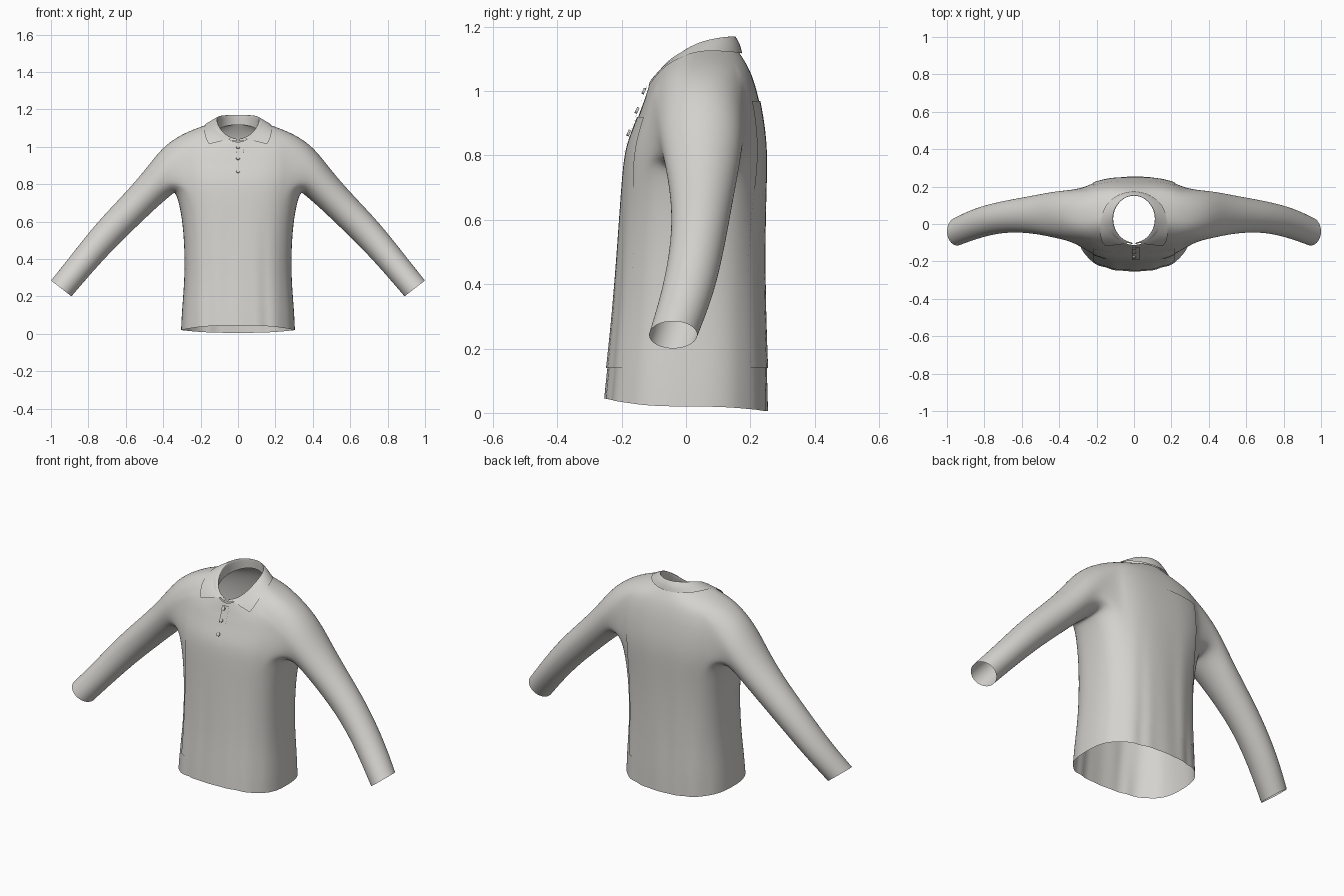
import bpy, bmesh, math
from mathutils import Vector
from mathutils.bvhtree import BVHTree

if "Cube" in bpy.data.objects:
    bpy.data.objects.remove(bpy.data.objects["Cube"])

cloth = bpy.data.materials.new("light grey cloth")
cloth.diffuse_color = (0.66, 0.65, 0.62, 1)
cloth.use_nodes = True
cloth.node_tree.nodes["Principled BSDF"].inputs["Base Color"].default_value = cloth.diffuse_color


def finish(bm, name, levels=0):
    """Turn a bmesh into a smooth-shaded object."""
    bmesh.ops.recalc_face_normals(bm, faces=bm.faces)
    me = bpy.data.meshes.new(name)
    bm.to_mesh(me)
    bm.free()
    me.materials.append(cloth)
    for p in me.polygons:
        p.use_smooth = True
    ob = bpy.data.objects.new(name, me)
    bpy.context.collection.objects.link(ob)
    if levels:
        sub = ob.modifiers.new("smooth", 'SUBSURF')
        sub.levels = sub.render_levels = levels
        sub.boundary_smooth = 'PRESERVE_CORNERS'
    return ob


def spow(v, p):
    return math.copysign(abs(v) ** p, v)


# Body rings: z at front, side, back; half width; front y; back y; roundness
ROWS = [
    (.045, .02, .005, .305, -.243, .243, .75),
    (.14, .13, .13, .300, -.235, .242, .75),
    (.30, .30, .30, .285, -.220, .238, .75),
    (.50, .50, .50, .287, -.207, .238, .75),
    (.66, .66, .66, .305, -.198, .243, .75),
    (.80, .765, .80, .335, -.190, .250, .75),
    (.86, .86, .89, .345, -.172, .242, .75),
    (.91, .94, .96, .345, -.152, .230, .75),
    (.945, 1.01, 1.01, .335, -.140, .218, .78),
    (.97, 1.065, 1.055, .305, -.130, .203, .8),
    (.995, 1.10, 1.09, .22, -.122, .185, .9),
    (1.025, 1.13, 1.12, .13, -.112, .165, 1),
]
COLS, HALF, LOW, HIGH = 48, 6, 5, 9     # armhole patch: columns +-HALF, rows LOW..HIGH

# Sleeve sections: top x, z; underside x, z; front y; back y
SLEEVE = [
    (.405, 1.0, .352, .745, -.085, .180),
    (.500, .87, .420, .690, -.065, .168),
    (.620, .735, .530, .585, -.045, .145),
    (.760, .59, .655, .465, -.045, .122),
    (.900, .41, .775, .335, -.075, .088),
    (1.00, .285, .890, .200, -.115, .035),
]


def body_point(row, j):
    zf, zs, zb, w, yf, yb, p = row
    a = math.tau * j / COLS
    c, s = math.cos(a), math.sin(a)
    x = w * spow(c, p)
    y = (yf + yb) / 2 + (yb - yf) / 2 * spow(s, p)
    z = zs + ((zb if s > 0 else zf) - zs) * s * s
    # hanging folds that deepen toward the hem
    fold = .015 * max(0, 1 - z / .85) * s * s * math.cos(math.tau * (x - .1) / .2 + z)
    return Vector((x, y + math.copysign(fold, s) * (1 if fold > 0 else abs(fold) ** 0), z))


# Shirt body with sleeves bridged onto the armholes
bm = bmesh.new()
grid = [[bm.verts.new(body_point(r, j)) for j in range(COLS)] for r in ROWS]


def in_armhole(i, j):
    return LOW <= i < HIGH and ((j + HALF) % COLS < 2 * HALF
                                or (j + HALF - COLS // 2) % COLS < 2 * HALF)


for i in range(len(ROWS) - 1):
    for j in range(COLS):
        if not in_armhole(i, j):
            k = (j + 1) % COLS
            bm.faces.new((grid[i][j], grid[i][k], grid[i + 1][k], grid[i + 1][j]))

path = [(HIGH, j) for j in range(0, -HALF, -1)]
path += [(i, -HALF) for i in range(HIGH, LOW, -1)]
path += [(LOW, j) for j in range(-HALF, HALF)]
path += [(i, HALF) for i in range(LOW, HIGH)]
path += [(HIGH, j) for j in range(HALF, 0, -1)]
n = len(path)
for side in (1, -1):
    ring = [grid[i][(j if side > 0 else COLS // 2 - j) % COLS] for i, j in path]
    for tx, tz, bx, bz, yf, yb in SLEEVE:
        new = []
        for k in range(n):
            c, s = math.cos(math.tau * k / n), math.sin(math.tau * k / n)
            x = (tx + bx) / 2 + c * (tx - bx) / 2
            z = (tz + bz) / 2 + c * (tz - bz) / 2
            new.append(bm.verts.new((side * x, (yf + yb) / 2 - s * (yb - yf) / 2, z)))
        for k in range(n):
            m = (k + 1) % n
            bm.faces.new((ring[k], ring[m], new[m], new[k]))
        ring = new
bmesh.ops.delete(bm, geom=[v for v in bm.verts if not v.link_faces], context='VERTS')
shirt = finish(bm, "shirt_body_and_sleeves", 2)
bpy.context.view_layer.update()
tree = BVHTree.FromObject(shirt, bpy.context.evaluated_depsgraph_get())


def cloth_plate(name, x0, x1, z0, z1, side, lift, nx, nz):
    """Thin cloth layer draped on the front (side -1) or back (side 1)."""
    bm = bmesh.new()
    rows = []
    for i in range(nz + 1):
        row = []
        for j in range(nx + 1):
            x, z = x0 + (x1 - x0) * j / nx, z0 + (z1 - z0) * i / nz
            hit = tree.ray_cast(Vector((x, side, z)), Vector((0, -side, 0)))[0]
            row.append(bm.verts.new((x, hit.y + side * lift, z)))
        rows.append(row)
    for a, b in zip(rows, rows[1:]):
        for j in range(nx):
            bm.faces.new((a[j], a[j + 1], b[j + 1], b[j]))
    return finish(bm, name)


cloth_plate("front_panel", -.22, .22, .14, .92, -1, .004, 44, 50)
cloth_plate("back_panel", -.22, .22, .14, .97, 1, .004, 44, 50)
cloth_plate("button_placket", -.012, .03, .81, 1.015, -1, .008, 4, 16)

# Buttons
for z in (.87, .94, 1.0):
    hit = tree.ray_cast(Vector((0, -1, z)), Vector((0, 1, 0)))[0]
    bpy.ops.mesh.primitive_cylinder_add(vertices=16, radius=.01, depth=.008,
                                        location=(0, hit.y - .011, z),
                                        rotation=(math.radians(65), 0, 0))
    ob = bpy.context.object
    ob.name = "button"
    ob.data.materials.append(cloth)
    bpy.ops.object.shade_smooth_by_angle()

# Folded collar: angle from front, fold height, outer edge x, y, z
COLLAR = [
    (4, 1.045, .155, -.118, 1.015),
    (25, 1.055, .172, -.09, 1.04),
    (50, 1.09, .178, -.045, 1.075),
    (80, 1.14, .172, .03, 1.11),
    (110, 1.165, .155, .10, 1.12),
    (145, 1.173, .09, .16, 1.12),
    (180, 1.173, 0, .18, 1.115),
]
bm = bmesh.new()
sections = []
for side, keys in ((1, COLLAR), (-1, COLLAR[-2::-1])):
    for deg, top, ox, oy, oz in keys:
        f = math.radians(deg)
        sx, cy = side * math.sin(f), math.cos(f)
        base_z = 1.03 + .09 * (1 - cy) / 2
        base = Vector((.122 * sx, .027 - .135 * cy, base_z))
        fold = Vector((.114 * sx, .03 - .128 * cy, top))
        spot, normal, _, _ = tree.find_nearest(Vector((side * ox, oy, oz)))
        if normal.z < 0:
            normal = -normal
        outer = spot + normal * .012
        roll = fold.lerp(outer, .12) + Vector((0, 0, .004))
        mid = fold.lerp(outer, .55) + normal * .006
        sections.append([bm.verts.new(v) for v in (base, fold, roll, mid, outer)])
for a, b in zip(sections, sections[1:]):
    for k in range(4):
        bm.faces.new((a[k], a[k + 1], b[k + 1], b[k]))
finish(bm, "collar", 2)
